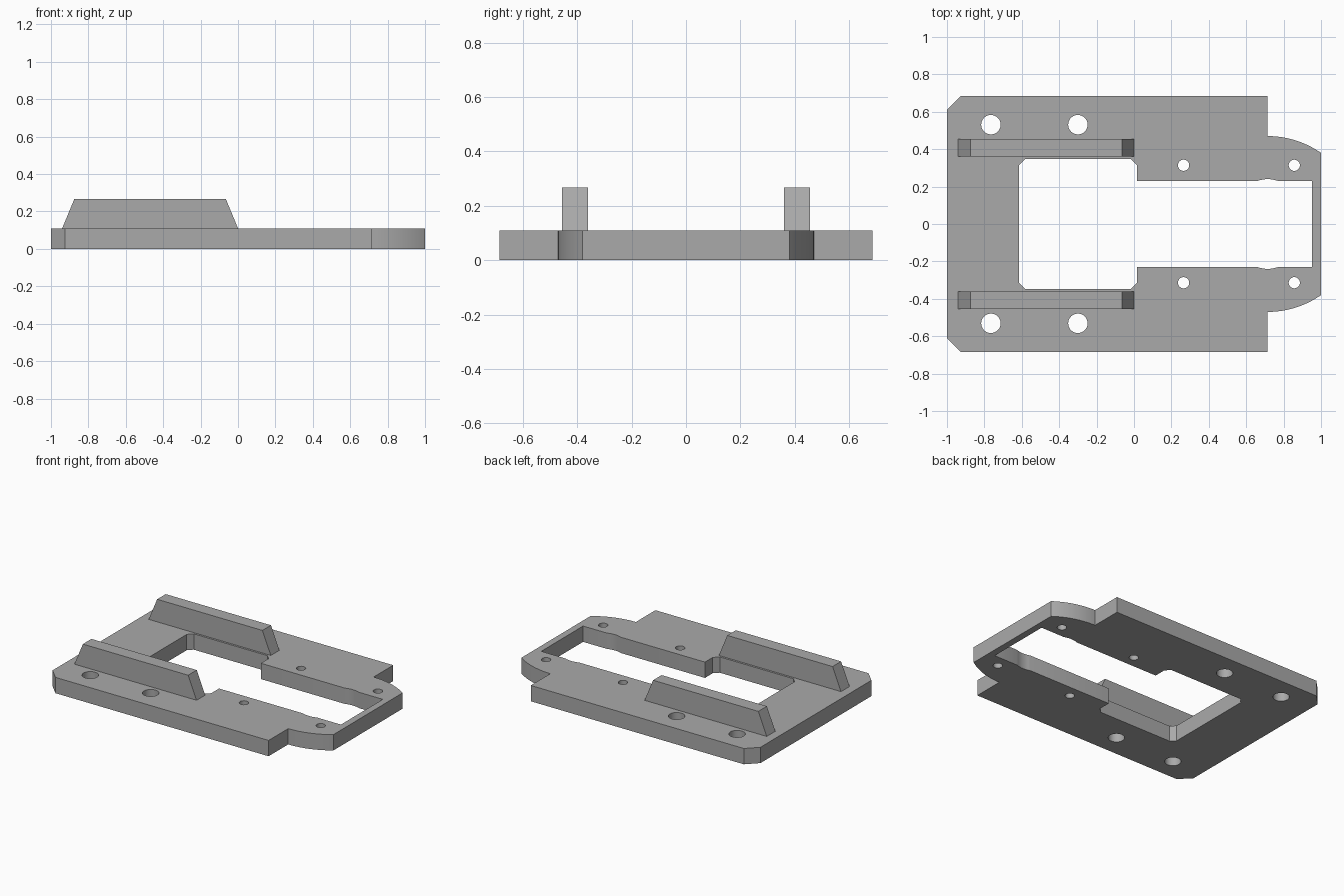
import bpy, bmesh, math

cube = bpy.data.objects.get("Cube")
if cube:
    bpy.data.objects.remove(cube, do_unlink=True)

THICK = 0.11

grey = bpy.data.materials.new("plain grey")
grey.use_nodes = True
grey.diffuse_color = (0.4, 0.4, 0.4, 1)
grey.node_tree.nodes["Principled BSDF"].inputs["Base Color"].default_value = (0.4, 0.4, 0.4, 1)


def arc(cx, cy, r, start, end, steps):
    angles = [math.radians(start + (end - start) * i / steps) for i in range(steps + 1)]
    return [(cx + r * math.cos(a), cy + r * math.sin(a)) for a in angles]


def mirrored(half):
    """Close a half outline by reflecting it across the x axis."""
    return half + [(x, -y) for x, y in reversed(half)]


def finish(name, mesh):
    bm = bmesh.new()
    bm.from_mesh(mesh)
    bmesh.ops.remove_doubles(bm, verts=bm.verts, dist=0.0001)
    bmesh.ops.recalc_face_normals(bm, faces=bm.faces)
    bm.to_mesh(mesh)
    bm.free()
    mesh.name = name
    mesh.materials.clear()
    mesh.materials.append(grey)
    obj = bpy.data.objects.new(name, mesh)
    bpy.context.collection.objects.link(obj)
    bpy.ops.object.select_all(action='DESELECT')
    obj.select_set(True)
    bpy.context.view_layer.objects.active = obj
    bpy.ops.object.shade_smooth_by_angle(angle=math.radians(25))
    return obj


def extruded(name, outlines, depth):
    """Fill outlines (inner ones become holes) and extrude them along z."""
    curve = bpy.data.curves.new(name, 'CURVE')
    curve.dimensions = '2D'
    curve.fill_mode = 'BOTH'
    curve.extrude = depth / 2
    for outline in outlines:
        spline = curve.splines.new('POLY')
        spline.points.add(len(outline) - 1)
        for point, (x, y) in zip(spline.points, outline):
            point.co = (x, y, 0, 1)
        spline.use_cyclic_u = True
    temp = bpy.data.objects.new(name + " outline", curve)
    bpy.context.collection.objects.link(temp)
    bpy.context.view_layer.update()
    mesh = bpy.data.meshes.new_from_object(temp.evaluated_get(bpy.context.evaluated_depsgraph_get()))
    bpy.data.objects.remove(temp, do_unlink=True)
    return finish(name, mesh)


# Base plate: chamfered back corners, stepped and rounded nose
outer = mirrored([(-1, 0.61), (-0.925, 0.685), (0.715, 0.685)]
                 + arc(0.715, -0.026, 0.496, 90, 54.9, 12))

# Stepped central window with shallow reliefs in the narrow part
relief = arc(0.715, 0.085, 0.155, 110.6, 69.4, 8)
window = mirrored([(-0.615, 0.315), (-0.583, 0.347), (-0.017, 0.347), (0.015, 0.315),
                   (0.015, 0.23)] + relief + [(0.953, 0.23)])

# Screw holes
holes = []
for side in (1, -1):
    for x, y, r in ((-0.765, 0.531, 0.052), (-0.3, 0.531, 0.052),
                    (0.265, 0.314, 0.03), (0.857, 0.314, 0.03)):
        holes.append(arc(x, side * y, r, 0, 360, 32)[:-1])

plate = extruded("base_plate", [outer, window] + holes, THICK)
plate.location.z = THICK / 2

# Upright rails with sloped ends
profile = [(-0.94, THICK), (0, THICK), (-0.065, 0.267), (-0.875, 0.267)]
for name, y in (("back_rail", 0.408), ("front_rail", -0.408)):
    rail = extruded(name, [profile], 0.094)
    rail.rotation_euler.x = math.radians(90)
    rail.location.y = y
